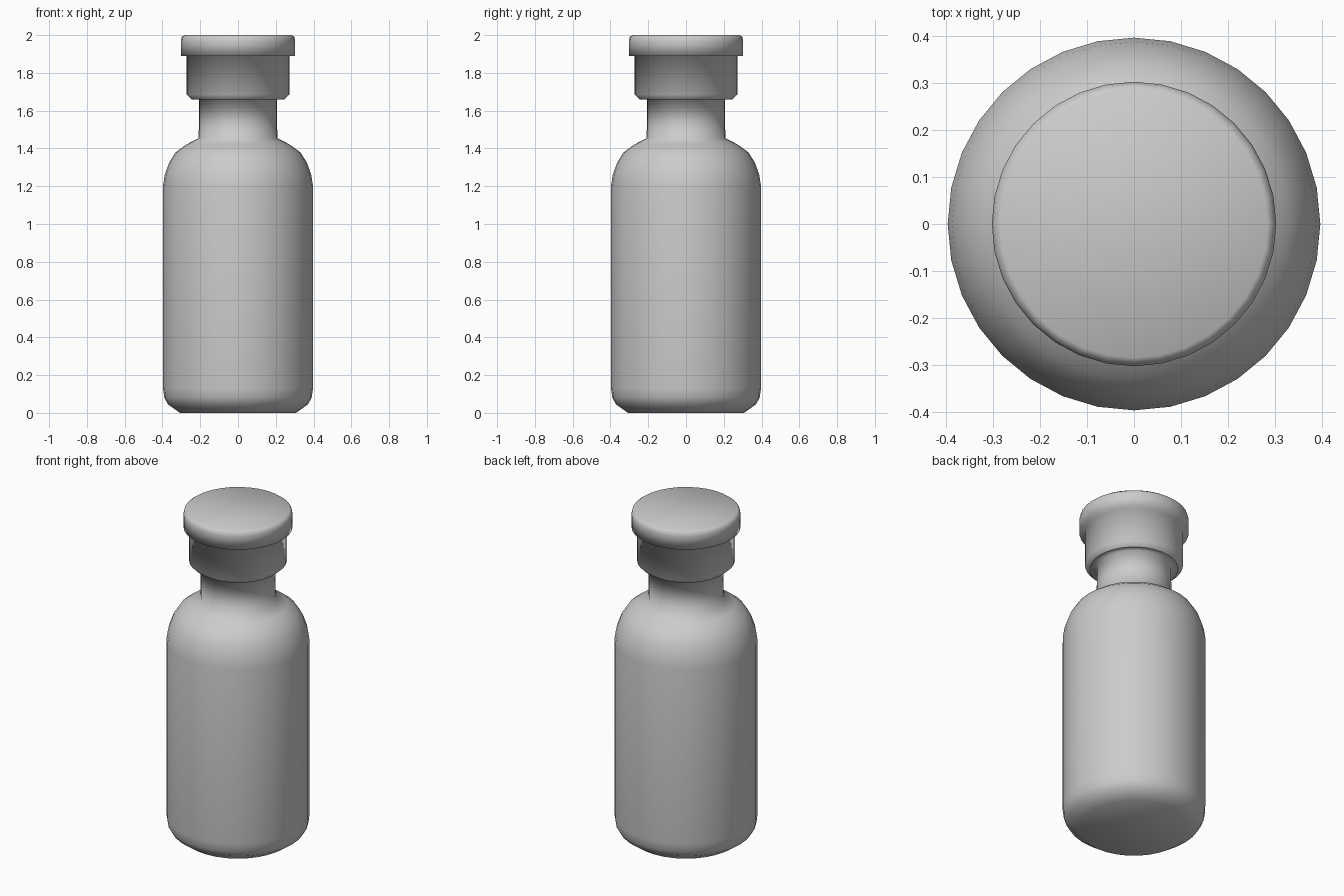
import bpy
import bmesh
from math import cos, sin, tau

SIDES = 32

cube = bpy.data.objects.get("Cube")
if cube:
    bpy.data.objects.remove(cube, do_unlink=True)

# One plain grey for the whole vial
grey = bpy.data.materials.new("plain grey")
grey.use_nodes = True
colour = (0.6, 0.6, 0.6, 1)
grey.diffuse_color = colour
grey.node_tree.nodes["Principled BSDF"].inputs["Base Color"].default_value = colour


def turned(name, profile, cap_bottom=False, cap_top=False):
    """Revolve a (radius, height) profile, listed from bottom to top."""
    bm = bmesh.new()
    rings = [[bm.verts.new((r * cos(tau * i / SIDES), r * sin(tau * i / SIDES), z))
              for i in range(SIDES)] for r, z in profile]
    for low, high in zip(rings, rings[1:]):
        for i in range(SIDES):
            j = (i + 1) % SIDES
            bm.faces.new((low[i], low[j], high[j], high[i]))
    if cap_bottom:
        bm.faces.new(rings[0][::-1])
    if cap_top:
        bm.faces.new(rings[-1])
    for face in bm.faces:
        face.smooth = True
    mesh = bpy.data.meshes.new(name)
    bm.to_mesh(mesh)
    bm.free()
    mesh.materials.append(grey)
    obj = bpy.data.objects.new(name, mesh)
    bpy.context.collection.objects.link(obj)
    return obj


# Bottle: bevelled foot, straight wall, round shoulder, neck and flat lip
turned("bottle", [
    (0.307, 0), (0.37, 0.045), (0.39, 0.08), (0.397, 0.13),
    (0.397, 1.2), (0.388, 1.26), (0.365, 1.325), (0.33, 1.38),
    (0.275, 1.42), (0.208, 1.455), (0.207, 1.66), (0.245, 1.66),
], cap_bottom=True)

# Stopper: collar with a bevelled foot, under a wider rounded disc
turned("stopper", [
    (0.245, 1.66), (0.272, 1.685), (0.272, 1.89), (0.303, 1.89),
    (0.303, 1.97), (0.298, 1.99), (0.285, 2.0),
], cap_top=True)
